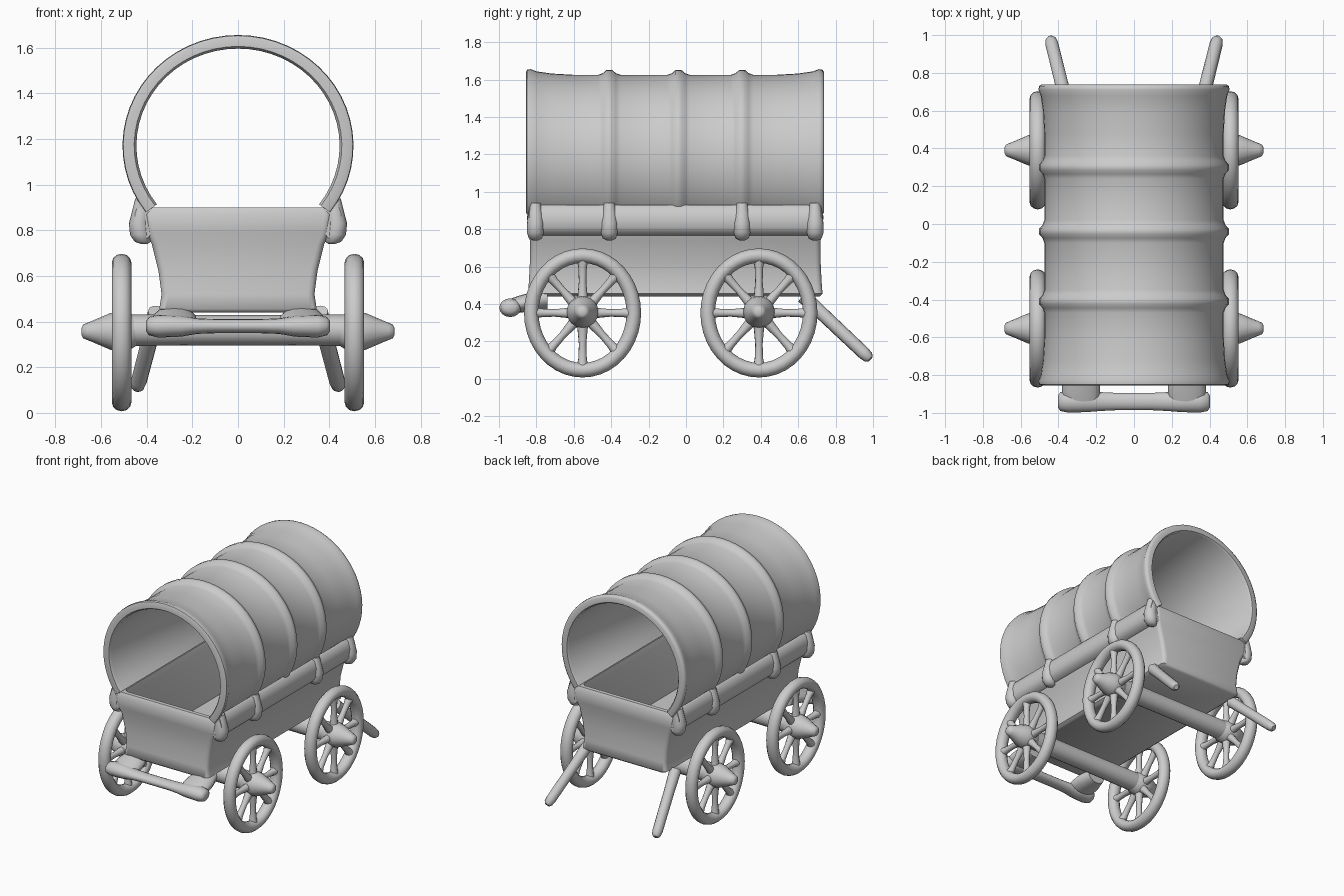
import bpy, bmesh
from math import cos, sin, pi, radians
from mathutils import Vector

if "Cube" in bpy.data.objects:
    bpy.data.objects.remove(bpy.data.objects["Cube"])

grey = bpy.data.materials.new("plain_grey")
grey.use_nodes = True
colour = (0.6, 0.6, 0.6, 1)
grey.diffuse_color = colour
grey.node_tree.nodes["Principled BSDF"].inputs["Base Color"].default_value = colour


def loft(bm, rings, cyclic=False):
    """Skin a row of closed rings, capping the ends unless cyclic."""
    rows = [[bm.verts.new(p) for p in ring] for ring in rings]
    n = len(rows[0])
    pairs = list(zip(rows, rows[1:]))
    if cyclic:
        pairs.append((rows[-1], rows[0]))
    for a, b in pairs:
        for i in range(n):
            j = (i + 1) % n
            bm.faces.new((a[i], a[j], b[j], b[i]))
    if not cyclic:
        bm.faces.new(rows[0][::-1])
        bm.faces.new(rows[-1])


def finish(name, bm, angle=50):
    bmesh.ops.recalc_face_normals(bm, faces=bm.faces[:])
    mesh = bpy.data.meshes.new(name)
    bm.to_mesh(mesh)
    bm.free()
    mesh.materials.append(grey)
    ob = bpy.data.objects.new(name, mesh)
    bpy.context.collection.objects.link(ob)
    bpy.ops.object.select_all(action='DESELECT')
    ob.select_set(True)
    bpy.context.view_layer.objects.active = ob
    bpy.ops.object.shade_smooth_by_angle(angle=radians(angle))
    return ob


def ellipse(centre, u, v, n=16):
    c, u, v = Vector(centre), Vector(u), Vector(v)
    return [c + u * cos(2 * pi * i / n) + v * sin(2 * pi * i / n) for i in range(n)]


def tube(bm, a, b, stations, n=12):
    """Straight round bar from a to b; stations are (fraction, radius)."""
    a, b = Vector(a), Vector(b)
    d = (b - a).normalized()
    side = d.orthogonal().normalized()
    up = d.cross(side)
    loft(bm, [ellipse(a.lerp(b, t), side * r, up * r, n) for t, r in stations])


def round_rect(z, hx, y0, y1, r):
    ring = []
    corners = ((hx - r, y1 - r, 0), (r - hx, y1 - r, 90),
               (r - hx, y0 + r, 180), (hx - r, y0 + r, 270))
    for cx, cy, start in corners:
        for k in range(4):
            a = radians(start + 30 * k)
            ring.append((cx + r * cos(a), cy + r * sin(a), z))
    return ring


# Wagon bed: waisted open box with a thick rim
bm = bmesh.new()
bed = [(0.44, 0.325, -0.83, 0.715), (0.455, 0.345, -0.845, 0.73),
       (0.52, 0.335, -0.84, 0.725), (0.62, 0.348, -0.835, 0.72),
       (0.74, 0.378, -0.835, 0.72), (0.79, 0.4, -0.845, 0.73),
       (0.87, 0.41, -0.85, 0.735), (0.9, 0.395, -0.835, 0.72),
       (0.9, 0.365, -0.805, 0.69), (0.86, 0.355, -0.795, 0.68),
       (0.5, 0.3, -0.79, 0.675)]
loft(bm, [round_rect(*b, 0.03) for b in bed])
finish("wagon_bed", bm)

# Cover: ribbed, flared shell section swept over the arch
outer = [(-0.855, 0.49), (-0.85, 0.503), (-0.83, 0.506), (-0.8, 0.494),
         (-0.72, 0.482), (-0.6, 0.475)]
for y in (-0.41, -0.04, 0.3):
    outer += [(y - 0.06, 0.475), (y - 0.035, 0.484), (y - 0.015, 0.502),
              (y + 0.015, 0.502), (y + 0.035, 0.484), (y + 0.06, 0.475)]
outer += [(0.48, 0.475), (0.6, 0.482), (0.68, 0.494), (0.71, 0.506),
          (0.73, 0.503), (0.738, 0.49)]
inner = [(0.738, 0.455), (0.725, 0.445), (-0.84, 0.445), (-0.855, 0.455)]
bm = bmesh.new()
rings = []
for i in range(41):
    a = radians(-37 + 254 * i / 40)
    rings.append([(r * cos(a), y, 1.17 + (r * 0.975 - 0.008) * sin(a))
                  for y, r in outer + inner])
loft(bm, rings)
finish("canvas_cover", bm)

# Side rails and the rounded rib feet that hang over them
for s, label in ((1, "left"), (-1, "right")):
    bm = bmesh.new()
    rail = [(0.765, 0.395), (0.775, 0.43), (0.81, 0.452), (0.87, 0.452),
            (0.92, 0.435), (0.93, 0.415), (0.9, 0.38), (0.8, 0.37)]
    loft(bm, [[(s * x, y, z) for z, x in rail] for y in (-0.84, 0.725)])
    finish(label + "_rail", bm)
    bm = bmesh.new()
    for y in (-0.805, -0.41, 0.3, 0.69):
        feet = [(0.74, 0.41, 0.015), (0.75, 0.418, 0.035), (0.78, 0.428, 0.045),
                (0.83, 0.433, 0.045), (0.88, 0.425, 0.04), (0.94, 0.422, 0.028)]
        loft(bm, [ellipse((s * x, y, z), (r, 0, 0), (0, r, 0)) for z, x, r in feet])
    finish(label + "_rib_feet", bm)

# Wheels: oval rim, eight waisted spokes and a pointed hub
RY, RZ, HUB_Z = 0.274, 0.306, 0.352
for end, wy in (("front", -0.553), ("back", 0.39)):
    for s, label in ((1, "left"), (-1, "right")):
        bm = bmesh.new()
        rim = []
        for i in range(40):
            a = 2 * pi * i / 40
            d = Vector((0, cos(a), sin(a)))
            rim.append(ellipse((s * 0.51, wy + RY * d.y, HUB_Z + RZ * d.z),
                               d * 0.039, (0.043, 0, 0), 12))
        loft(bm, rim, cyclic=True)
        finish(f"{end}_{label}_rim", bm)

        bm = bmesh.new()
        for i in range(8):
            a = i * pi / 4
            tip = (s * 0.51, wy + RY * cos(a), HUB_Z + RZ * sin(a))
            tube(bm, (s * 0.51, wy, HUB_Z), tip,
                 ((0.1, 0.035), (0.3, 0.027), (0.55, 0.02), (0.8, 0.023), (1, 0.036)), 10)
        finish(f"{end}_{label}_spokes", bm)

        bm = bmesh.new()
        hub = [(0.44, 0.06), (0.47, 0.078), (0.53, 0.085), (0.56, 0.08),
               (0.6, 0.063), (0.635, 0.048), (0.66, 0.038), (0.678, 0.03), (0.685, 0.016)]
        loft(bm, [ellipse((s * x, wy, HUB_Z + 0.005), (0, r, 0), (0, 0, r)) for x, r in hub])
        finish(f"{end}_{label}_hub", bm)

    # Axle
    bm = bmesh.new()
    tube(bm, (-0.47, wy, 0.362), (0.47, wy, 0.362),
         ((0, 0.068), (0.1, 0.068), (0.3, 0.066), (0.7, 0.066), (0.9, 0.068), (1, 0.068)), 16)
    finish(end + "_axle", bm)

# Front step bar: swollen ends and a thin middle, held by two arms
bm = bmesh.new()
half = [(0.403, 0.03, 0.022), (0.39, 0.05, 0.04), (0.35, 0.058, 0.05),
        (0.25, 0.056, 0.046), (0.18, 0.05, 0.034), (0.1, 0.046, 0.031)]
bar = [(-x, ry, rz) for x, ry, rz in half] + half[::-1]
loft(bm, [ellipse((x, -0.94, 0.38), (0, ry, 0), (0, 0, rz)) for x, ry, rz in bar])
finish("front_step_bar", bm)
bm = bmesh.new()
for s in (1, -1):
    arm = [(-0.96, 0.09, 0.035), (-0.9, 0.1, 0.045), (-0.84, 0.1, 0.05), (-0.74, 0.07, 0.06)]
    loft(bm, [ellipse((s * 0.28, y, 0.385 + (y + 0.96) * 0.2), (rx, 0, 0), (0, 0, rz))
              for y, rx, rz in arm])
finish("front_step_arms", bm)

# Back shafts sloping to the ground
for s, label in ((1, "left"), (-1, "right")):
    bm = bmesh.new()
    tube(bm, (s * 0.355, 0.63, 0.44), (s * 0.443, 0.985, 0.105),
         ((0, 0.04), (0.3, 0.036), (0.9, 0.035), (0.97, 0.03), (1, 0.018)))
    finish(label + "_back_shaft", bm)
